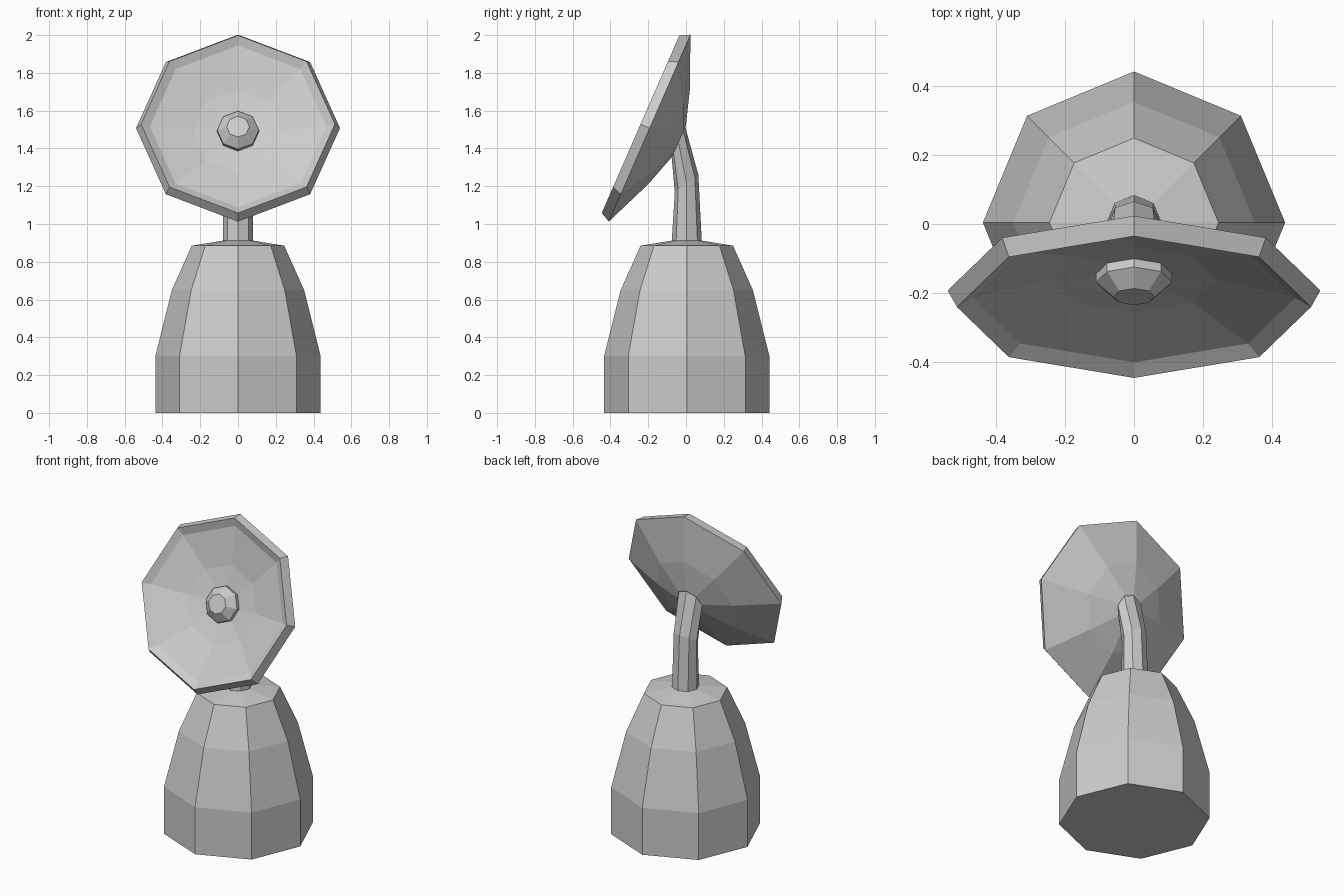
import bpy, bmesh
from math import sin, cos, pi, radians

if "Cube" in bpy.data.objects:
    bpy.data.objects.remove(bpy.data.objects["Cube"])

SIDES = 8
TILT = radians(66.4)          # lean of the dish axis from vertical towards the front
DISH_Y, DISH_Z = -0.1925, 1.5075
BASE_Y = 0.004


def loft(name, rings):
    """Skin eight-sided rings (radius, y, z, tilt) and cap both ends."""
    bm = bmesh.new()
    loops = []
    for r, y, z, tilt in rings:
        loop = []
        for i in range(SIDES):
            a = 2 * pi * i / SIDES
            u, v = r * cos(a), r * sin(a)
            loop.append(bm.verts.new((u, y + v * cos(tilt), z + v * sin(tilt))))
        loops.append(loop)
    for low, high in zip(loops, loops[1:]):
        for i in range(SIDES):
            j = (i + 1) % SIDES
            bm.faces.new((low[i], low[j], high[j], high[i]))
    bm.faces.new(loops[0][::-1])
    bm.faces.new(loops[-1])
    bmesh.ops.recalc_face_normals(bm, faces=bm.faces[:])
    mesh = bpy.data.meshes.new(name)
    bm.to_mesh(mesh)
    bm.free()
    obj = bpy.data.objects.new(name, mesh)
    bpy.context.collection.objects.link(obj)
    return obj


def upright(profile):
    return [(r, BASE_Y, z, 0) for r, z in profile]


def on_dish_axis(profile):
    """Profile of (radius, distance towards the front) along the dish axis."""
    return [(r, DISH_Y - d * sin(TILT), DISH_Z + d * cos(TILT), TILT)
            for r, d in profile]


# Bell-shaped base
loft("base", upright([(0.438, 0), (0.438, 0.30), (0.35, 0.65),
                      (0.245, 0.885), (0.08, 0.912)]))

# Bent neck running into the back of the dish
loft("neck", [(0.08, BASE_Y, 0.90, 0),
              (0.077, 0.003, 1.215, radians(36)),
              *on_dish_axis([(0.088, -0.165)])])

# Dish: back shell, rim, then the shallow inner face
loft("dish", on_dish_axis([(0.09, -0.17), (0.27, -0.114), (0.54, 0),
                           (0.513, 0.0525), (0.467, 0.0235),
                           (0.24, -0.035), (0.09, -0.055)]))

# Domed knob in the middle of the dish
loft("knob", on_dish_axis([(0.11, -0.06), (0.11, -0.026), (0.06, 0.02)]))
